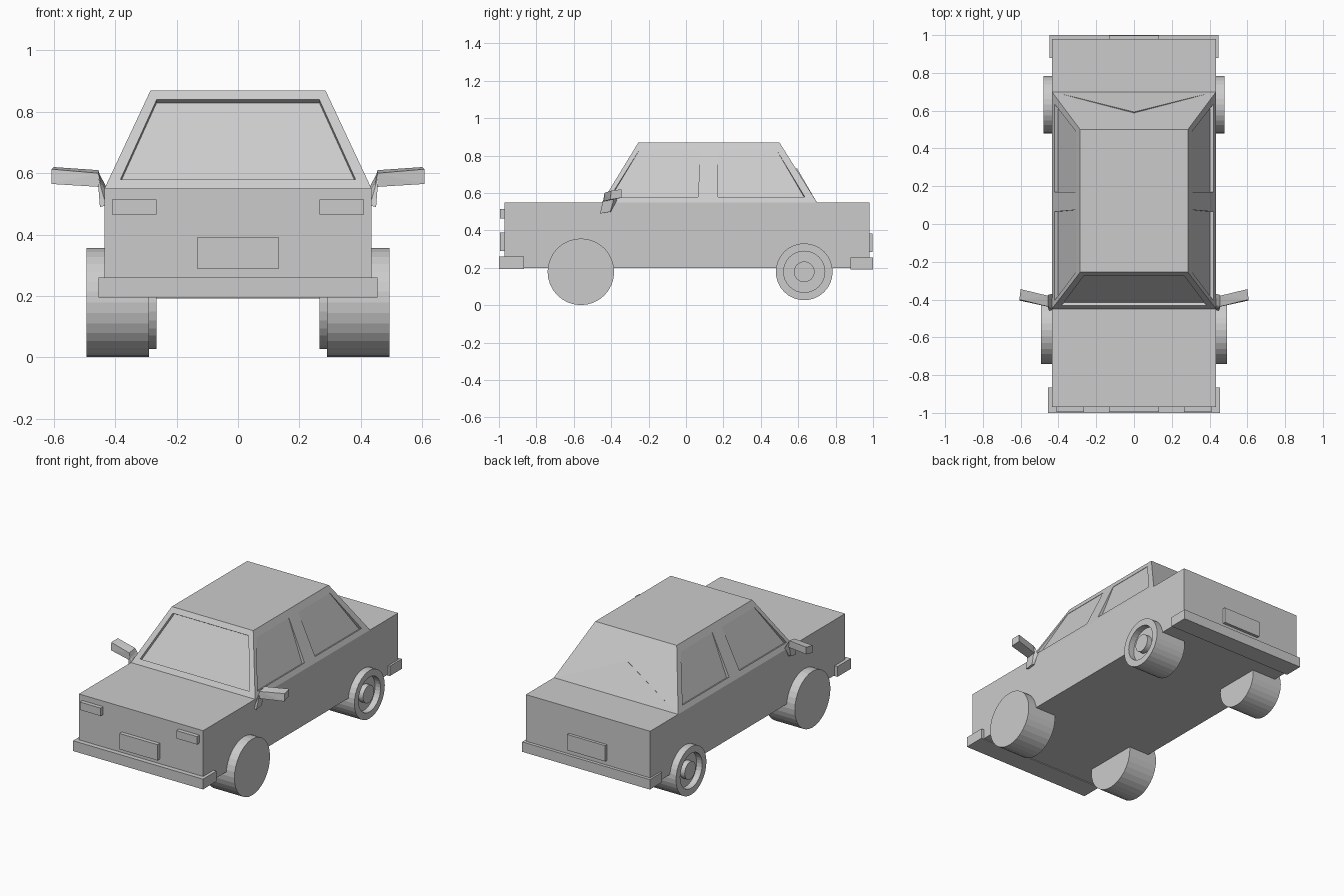
import bpy, bmesh, math
from mathutils import Vector, Matrix

cube = bpy.data.objects.get("Cube")
if cube:
    bpy.data.objects.remove(cube, do_unlink=True)

GREY = (0.6, 0.6, 0.6, 1)
grey = bpy.data.materials.new("plain_grey")
grey.use_nodes = True
grey.diffuse_color = GREY
grey.node_tree.nodes["Principled BSDF"].inputs["Base Color"].default_value = GREY


def finish(name, bm):
    bmesh.ops.recalc_face_normals(bm, faces=bm.faces)
    mesh = bpy.data.meshes.new(name)
    bm.to_mesh(mesh)
    bm.free()
    mesh.materials.append(grey)
    obj = bpy.data.objects.new(name, mesh)
    bpy.context.collection.objects.link(obj)
    return obj


def hull(name, points):
    """Convex solid around the points."""
    bm = bmesh.new()
    for p in points:
        bm.verts.new(p)
    bmesh.ops.convex_hull(bm, input=bm.verts)
    bmesh.ops.dissolve_limit(bm, angle_limit=0.005, verts=bm.verts, edges=bm.edges)
    return finish(name, bm)


def box(name, xs, ys, zs):
    return hull(name, [(x, y, z) for x in xs for y in ys for z in zs])


def flip(points, s):
    return [(s * x, y, z) for x, y, z in points]


# Body and the tapered cabin
BASE, ROOF = 0.55, 0.87
box("body", (-0.435, 0.435), (-0.97, 0.98), (0.2, BASE))
cabin = hull("cabin", [(s * x, y, z) for s in (-1, 1) for x, y, z in (
    (0.435, -0.45, BASE), (0.435, 0.70, BASE), (0.285, -0.255, ROOF), (0.285, 0.50, ROOF))])


def side_x(z):
    return 0.435 - 0.15 * (z - BASE) / (ROOF - BASE)


def front_y(z):
    return -0.45 + 0.195 * (z - BASE) / (ROOF - BASE)


# Recessed windows: bottom pair of points first, then top pair
cutters = []


def recess(points, deep, shallow, normal):
    n = Vector(normal).normalized()
    pts = []
    for i, p in enumerate(points):
        p = Vector(p)
        pts += [p + n * 0.03, p - n * (deep if i < 2 else shallow)]
    cutter = hull("window_cutter", pts)
    cutter.hide_render = True
    cutters.append(cutter)


recess([(s * x, front_y(z), z) for x, z in ((0.383, 0.58), (0.265, 0.84)) for s in (-1, 1)],
       0.02, 0.02, (0, -0.32, 0.195))
for s in (-1, 1):
    for outline in (((-0.405, 0.58), (0.065, 0.58), (-0.25, 0.83), (0.075, 0.83)),
                    ((0.17, 0.58), (0.635, 0.58), (0.17, 0.83), (0.485, 0.83))):
        recess([(s * side_x(z), y, z) for y, z in outline], 0.02, 0.002, (s * 0.32, 0, 0.15))

for cutter in cutters:
    mod = cabin.modifiers.new("window", 'BOOLEAN')
    mod.operation = 'DIFFERENCE'
    mod.solver = 'EXACT'
    mod.object = cutter
bpy.context.view_layer.update()
cut = bpy.data.meshes.new_from_object(cabin.evaluated_get(bpy.context.evaluated_depsgraph_get()))
cabin.modifiers.clear()
cabin.data = cut
for cutter in cutters:
    bpy.data.objects.remove(cutter, do_unlink=True)

# Shallow pointed crease on the rear slope
hull("rear_crease", [(-0.43, 0.70, BASE), (0.43, 0.70, BASE), (0, 0.593, 0.733),
                     (0, 0.575, 0.72), (0, 0.66, BASE)])

# Bumpers, number plates and headlights
box("front_bumper", (-0.455, 0.455), (-1.0, -0.865), (0.195, 0.26))
box("rear_bumper", (-0.447, 0.447), (0.88, 1.0), (0.192, 0.255))
box("front_plate", (-0.133, 0.133), (-0.995, -0.96), (0.29, 0.39))
box("rear_plate", (-0.133, 0.133), (0.97, 0.998), (0.285, 0.385))


def wheel(name, profile, y, s):
    """Spin a (x, radius) profile around the axle."""
    bm = bmesh.new()
    verts = [bm.verts.new((s * x, r, 0)) for x, r in profile]
    edges = [bm.edges.new(pair) for pair in zip(verts, verts[1:])]
    bmesh.ops.spin(bm, geom=verts + edges, cent=(0, 0, 0), axis=(1, 0, 0),
                   angle=math.tau, steps=32)
    bmesh.ops.remove_doubles(bm, verts=bm.verts, dist=0.0005)
    bmesh.ops.dissolve_limit(bm, angle_limit=0.005, verts=bm.verts, edges=bm.edges)
    bmesh.ops.translate(bm, verts=bm.verts, vec=(0, y, 0.179))
    finish(name, bm)


FRONT = ((0.29, 0), (0.29, 0.178), (0.493, 0.178), (0.493, 0))
REAR = ((0.265, 0), (0.265, 0.152), (0.479, 0.152), (0.479, 0.11),
        (0.44, 0.11), (0.44, 0.055), (0.472, 0.055), (0.472, 0))

for s, side in ((1, "left"), (-1, "right")):
    box("headlight_" + side, sorted((s * 0.265, s * 0.41)), (-0.995, -0.96), (0.465, 0.515))
    wheel("front_wheel_" + side, FRONT, -0.562, s)
    wheel("rear_wheel_" + side, REAR, 0.632, s)
    # Door mirror: upright stalk and angled head
    hull("mirror_stalk_" + side, flip([
        (0.43, -0.40, 0.50), (0.43, -0.455, 0.495), (0.45, -0.405, 0.50), (0.45, -0.46, 0.49),
        (0.432, -0.37, 0.56), (0.435, -0.43, 0.55), (0.455, -0.375, 0.605),
        (0.458, -0.435, 0.595)], s))
    hull("mirror_head_" + side, flip([
        (0.44, -0.385, 0.565), (0.445, -0.44, 0.555), (0.455, -0.38, 0.61), (0.455, -0.437, 0.60),
        (0.60, -0.345, 0.575), (0.607, -0.405, 0.565), (0.60, -0.345, 0.62),
        (0.607, -0.40, 0.613)], s))
